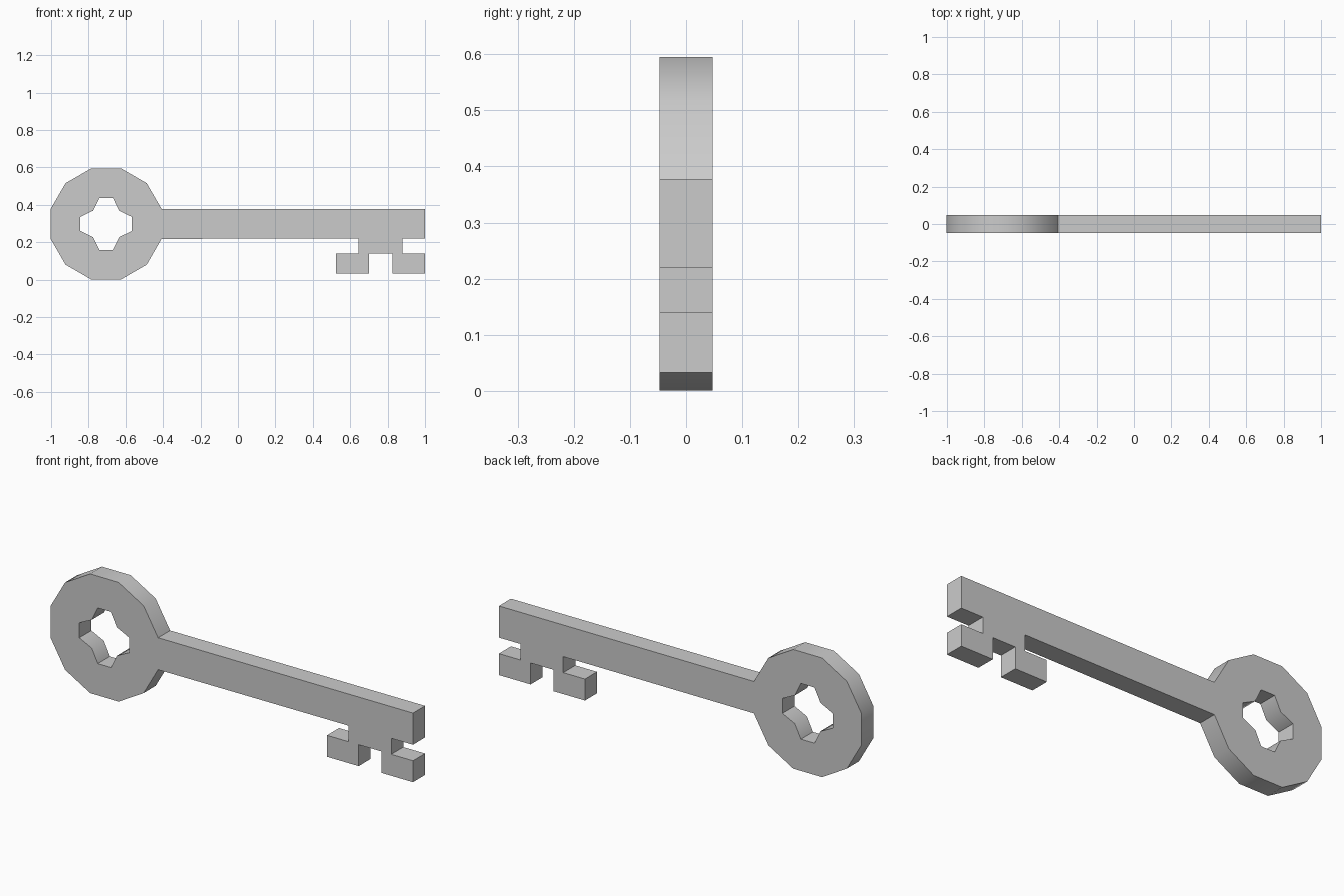
import bpy
import bmesh
from math import sin, cos, radians
from mathutils import Vector

cube = bpy.data.objects.get("Cube")
if cube:
    bpy.data.objects.remove(cube, do_unlink=True)

HALF_DEPTH = 0.0475
BOW_X, BOW_Z = -0.705, 0.298

steel = bpy.data.materials.new("grey_metal")
steel.use_nodes = True
grey = (0.6, 0.6, 0.6, 1)
steel.diffuse_color = grey
steel.node_tree.nodes["Principled BSDF"].inputs["Base Color"].default_value = grey

bm = bmesh.new()


def point(x, z):
    return bm.verts.new((x, -HALF_DEPTH, z))


def ring_point(step, radius):
    a = radians(15 + 30 * step)
    return point(BOW_X + radius * cos(a), BOW_Z + radius * sin(a))


# Bow: twelve-sided ring around a cross-shaped hole
outer = [ring_point(i, 0.308) for i in range(12)]
inner = [ring_point(i, 0.1 if i % 3 == 1 else 0.144) for i in range(12)]
for i in range(12):
    j = (i + 1) % 12
    bm.faces.new((outer[i], outer[j], inner[j], inner[i]))

# Shank and bit: one outline sharing the bow's side edge
bit = [(1, 0.378), (1, 0.22), (0.88, 0.22), (0.88, 0.14), (1, 0.14),
       (1, 0.033), (0.825, 0.033), (0.825, 0.14), (0.70, 0.14),
       (0.70, 0.033), (0.525, 0.033), (0.525, 0.14), (0.645, 0.14), (0.645, 0.22)]
bm.faces.new([outer[0]] + [point(x, z) for x, z in bit] + [outer[11]])

# Thickness
front = bm.faces[:]
back = bmesh.ops.extrude_face_region(bm, geom=front, use_keep_orig=True)["geom"]
bmesh.ops.translate(bm, vec=Vector((0, 2 * HALF_DEPTH, 0)),
                    verts=[v for v in back if isinstance(v, bmesh.types.BMVert)])
bmesh.ops.recalc_face_normals(bm, faces=bm.faces[:])

mesh = bpy.data.meshes.new("key")
bm.to_mesh(mesh)
bm.free()
mesh.materials.append(steel)
key = bpy.data.objects.new("key", mesh)
bpy.context.collection.objects.link(key)

# Smooth rim, sharp faces
bpy.ops.object.select_all(action='DESELECT')
key.select_set(True)
bpy.context.view_layer.objects.active = key
bpy.ops.object.shade_smooth_by_angle(angle=radians(40))
